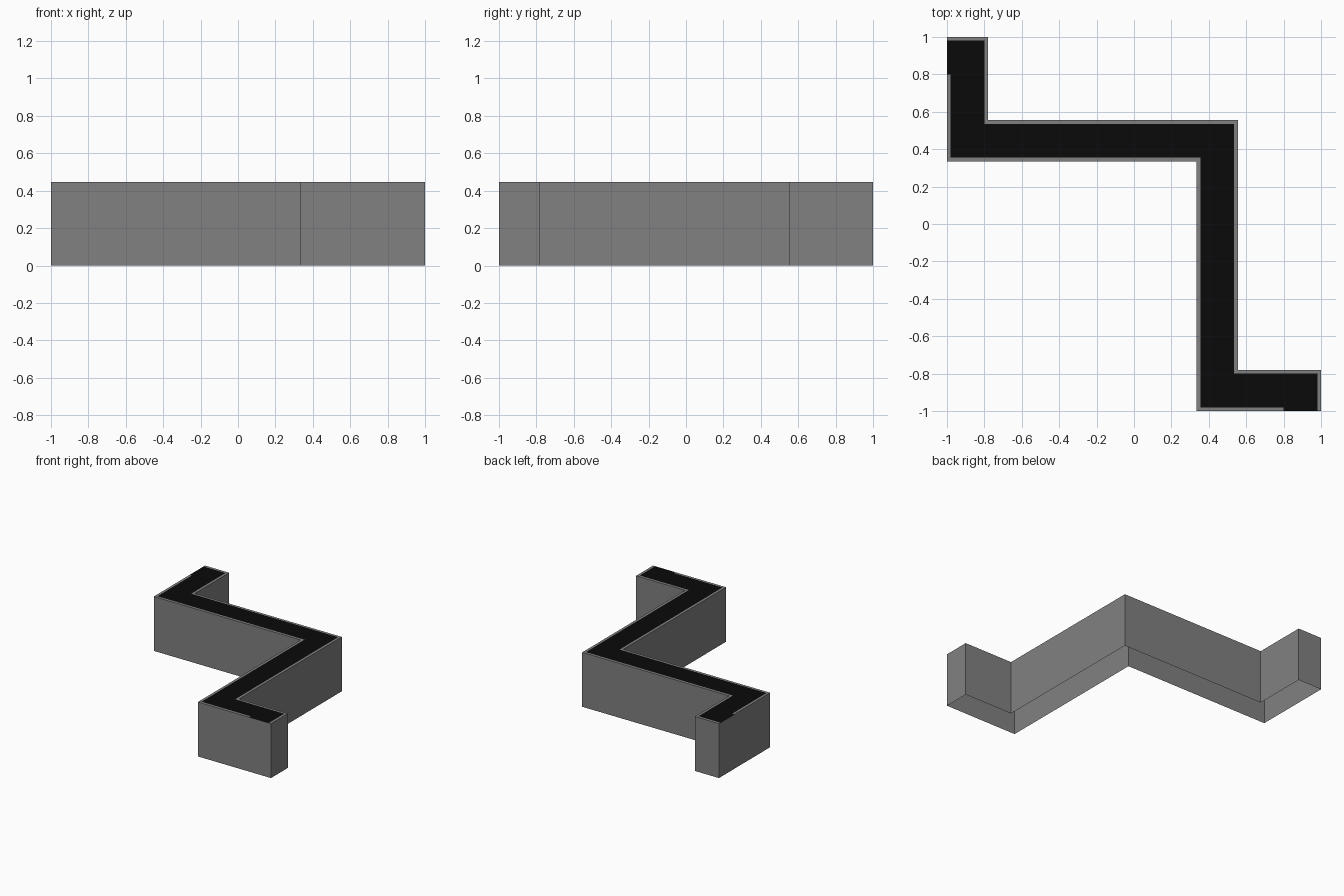
import bpy, bmesh

if "Cube" in bpy.data.objects:
    bpy.data.objects.remove(bpy.data.objects["Cube"])

TOP = 0.447      # wall and rim height
T = 0.02         # rim width
A, B, C = 0.335, 0.555, -0.78


def material(name, v):
    m = bpy.data.materials.new(name)
    m.diffuse_color = (v, v, v, 1)
    m.use_nodes = True
    m.node_tree.nodes["Principled BSDF"].inputs["Base Color"].default_value = m.diffuse_color
    return m


black = material("dark_inlay", 0.003)
grey = material("grey_wall", 0.22)


def finish(bm, name, mat):
    me = bpy.data.meshes.new(name)
    bm.to_mesh(me)
    bm.free()
    me.materials.append(mat)
    ob = bpy.data.objects.new(name, me)
    bpy.context.collection.objects.link(ob)


def flat(bm, pts, z):
    face = bm.faces.new([bm.verts.new((x, y, z)) for x, y in pts])
    face.normal_update()
    if face.normal.z < 0:
        face.normal_flip()


# Zigzag outline (clockwise), symmetric about the diagonal x = y
outline = [(-1, 1), (C, 1), (C, B), (B, B), (B, C),
           (1, C), (1, -1), (A, -1), (A, A), (-1, A)]

# Thin walls, open underneath
bm = bmesh.new()
low = [bm.verts.new((x, y, 0)) for x, y in outline]
high = [bm.verts.new((x, y, TOP)) for x, y in outline]
for i in range(len(outline)):
    j = (i + 1) % len(outline)
    bm.faces.new((low[j], low[i], high[i], high[j]))
finish(bm, "zigzag_walls", grey)

# Dark top surface
bm = bmesh.new()
flat(bm, outline, TOP - 0.001)
finish(bm, "top_inlay", black)

# Flat rim strips (x0, x1, y0, y1), repeated across the diagonal
strips = [(-1, C, 1 - T, 1),
          (C - T, C, B, 1 - T),
          (C - T, B, B - T, B),
          (-1, -1 + T, A + T, 0.8),
          (-1, A + T, A, A + T)]
bm = bmesh.new()
for x0, x1, y0, y1 in strips:
    pts = [(x0, y0), (x1, y0), (x1, y1), (x0, y1)]
    flat(bm, pts, TOP)
    flat(bm, [(y, x) for x, y in pts], TOP)
finish(bm, "top_rim", grey)
